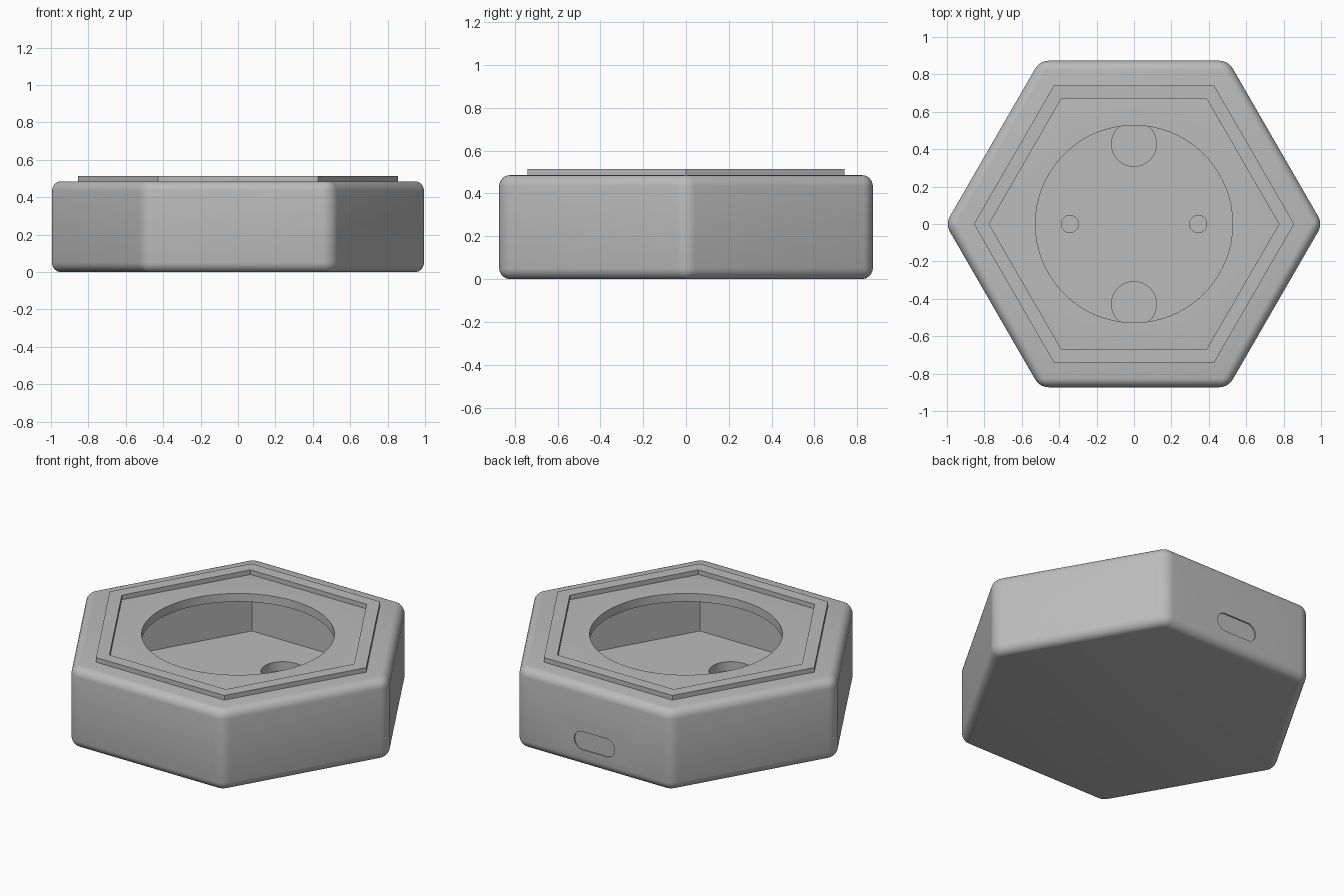
import bpy, bmesh
from math import cos, sin, tau, radians
from mathutils import Matrix

default = bpy.data.objects.get("Cube")
if default:
    bpy.data.objects.remove(default, do_unlink=True)

grey = bpy.data.materials.new("mid grey")
grey.use_nodes = True
colour = (0.5, 0.5, 0.5, 1)
grey.diffuse_color = colour
grey.node_tree.nodes["Principled BSDF"].inputs["Base Color"].default_value = colour


def to_object(bm, name):
    bmesh.ops.recalc_face_normals(bm, faces=bm.faces)
    mesh = bpy.data.meshes.new(name)
    bm.to_mesh(mesh)
    bm.free()
    mesh.materials.append(grey)
    obj = bpy.data.objects.new(name, mesh)
    bpy.context.collection.objects.link(obj)
    return obj


def prism(name, radius, bottom, top, sides, x=0, y=0, rounding=0):
    """Upright prism with a corner pointing along +x."""
    bm = bmesh.new()
    ring = [bm.verts.new((x + radius * cos(tau * i / sides),
                          y + radius * sin(tau * i / sides), bottom))
            for i in range(sides)]
    base = bm.faces.new(ring)
    raised = bmesh.ops.extrude_face_region(bm, geom=[base], use_keep_orig=True)
    for item in raised["geom"]:
        if isinstance(item, bmesh.types.BMVert):
            item.co.z = top
    bmesh.ops.recalc_face_normals(bm, faces=bm.faces)
    if rounding:
        bmesh.ops.bevel(bm, geom=bm.edges[:], offset=rounding, segments=6,
                        profile=0.5, affect='EDGES')
    return to_object(bm, name)


def slot(name, width, depth, height, location):
    """Horizontal slot with round ends, running along y."""
    bm = bmesh.new()
    bmesh.ops.create_cube(bm, size=1, matrix=Matrix.Translation(location)
                          @ Matrix.Diagonal((width, depth, height, 1)))
    along_y = [e for e in bm.edges
               if abs(e.verts[0].co.y - e.verts[1].co.y) > depth / 2]
    bmesh.ops.bevel(bm, geom=along_y, offset=height * 0.499, segments=8,
                    profile=0.5, affect='EDGES')
    return to_object(bm, name)


def carve(target, cutters):
    bpy.context.view_layer.objects.active = target
    for cutter in cutters:
        cutter.hide_render = True
        mod = target.modifiers.new("cut", 'BOOLEAN')
        mod.operation = 'DIFFERENCE'
        mod.solver = 'EXACT'
        mod.object = cutter
        bpy.ops.object.modifier_apply(modifier=mod.name)
        bpy.data.objects.remove(cutter, do_unlink=True)


FLOOR, ROOF, DECK, LIP = 0.10, 0.435, 0.485, 0.513

# Rounded hexagonal housing, hollow inside with a round opening on top
housing = prism("housing", 1.008, 0, DECK, 6, rounding=0.05)
cutters = [prism("cavity_cutter", 0.87, FLOOR, ROOF, 6),
           prism("opening_cutter", 0.527, ROOF - 0.05, DECK + 0.1, 96)]

# Blind holes in the cavity floor
for side in (-1, 1):
    cutters.append(prism("large_hole_cutter", 0.12, FLOOR - 0.055, FLOOR + 0.05,
                         48, y=side * 0.428))
    cutters.append(prism("small_hole_cutter", 0.046, FLOOR - 0.055, FLOOR + 0.05,
                         32, x=side * 0.343))

# Shallow port outline on the back wall
cutters.append(slot("port_cutter", 0.27, 0.1, 0.11, (0, 0.873 + 0.042, 0.155)))
carve(housing, cutters)

# Raised hexagonal rim on the deck
rim = prism("raised_rim", 0.856, DECK, LIP, 6)
carve(rim, [prism("rim_cutter", 0.775, DECK - 0.1, LIP + 0.1, 6)])

# Smooth shading with crisp edges
for obj in (housing, rim):
    bpy.ops.object.select_all(action='DESELECT')
    obj.select_set(True)
    bpy.context.view_layer.objects.active = obj
    bpy.ops.object.shade_smooth_by_angle(angle=radians(30))
